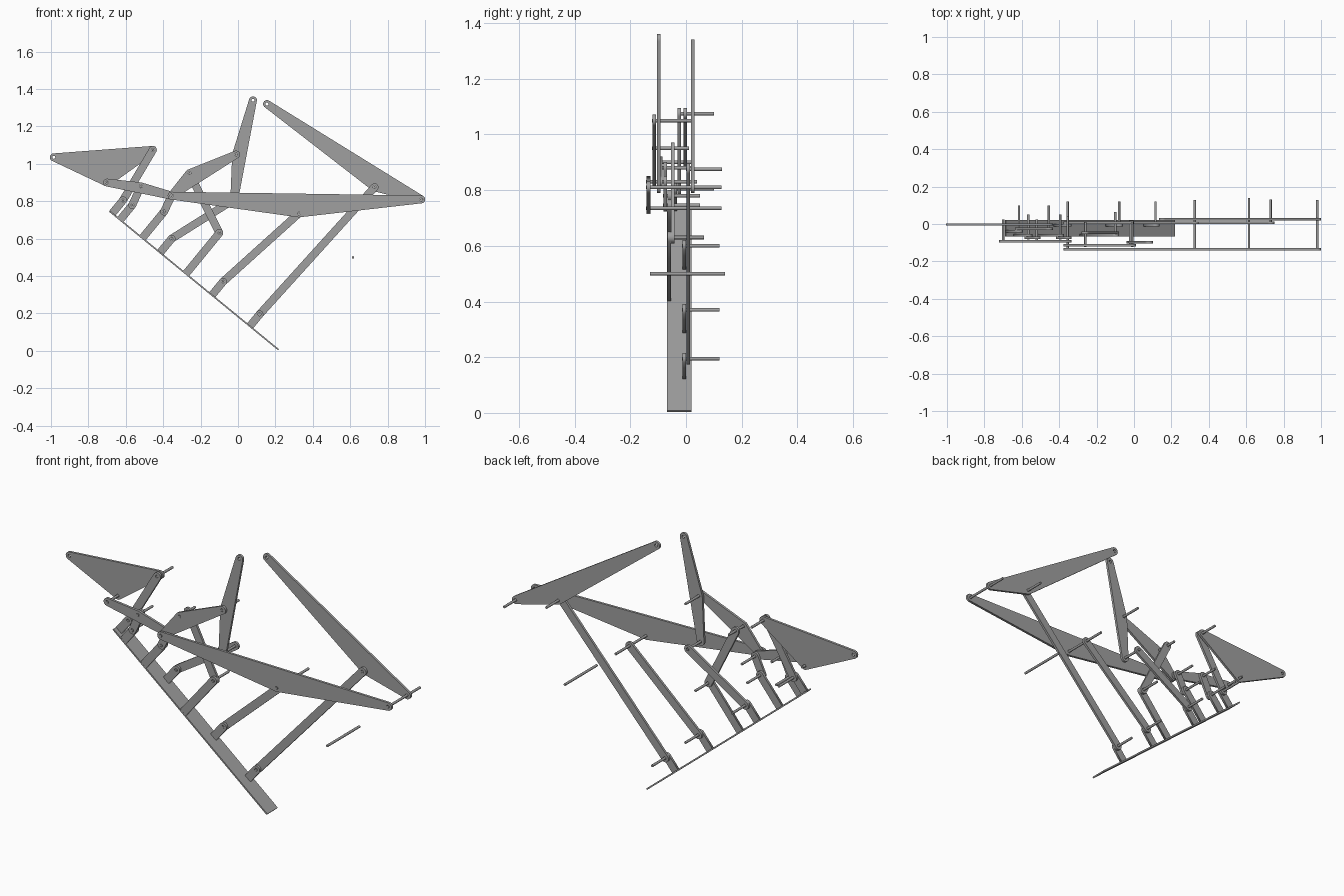
import bpy
import math
from mathutils import Vector, geometry

cube = bpy.data.objects.get("Cube")
if cube:
    bpy.data.objects.remove(cube, do_unlink=True)

grey = bpy.data.materials.new("steel_grey")
grey.use_nodes = True
grey.diffuse_color = (0.35, 0.35, 0.35, 1)
grey.node_tree.nodes["Principled BSDF"].inputs["Base Color"].default_value = grey.diffuse_color

THICK = 0.013     # plate thickness
ROD = 0.0065      # pin radius
HOLE = 0.008      # pin hole radius
END = 0.021       # rounded link end radius
BASE_A = Vector((-0.687, 0.747))
BASE_B = Vector((0.217, 0.006))
ALONG = (BASE_B - BASE_A).normalized()

# joints in the x-z plane
J = {
    "left_tip": (-0.985, 1.035), "left_top": (-0.455, 1.075), "left_low": (-0.70, 0.90),
    "bar_mid": (-0.52, 0.88), "bar_end": (-0.355, 0.83), "elbow": (-0.26, 0.95),
    "shoulder": (-0.01, 1.05), "arm_tip": (0.08, 1.34), "arm_foot": (-0.02, 0.81),
    "right_tip": (0.155, 1.32), "right_end": (0.98, 0.81), "right_low": (0.73, 0.875),
    "beam_low": (0.325, 0.735), "loose": (0.615, 0.50),
    "base_1": (-0.615, 0.805), "base_2": (-0.565, 0.78), "base_3": (-0.395, 0.745),
    "base_4": (-0.355, 0.60), "base_5": (-0.10, 0.63), "base_6": (-0.08, 0.37),
    "base_7": (0.115, 0.195),
}
J = {k: Vector(v) for k, v in J.items()}


def ring(c, r, n=24):
    return [c + Vector((math.cos(t), math.sin(t))) * r
            for t in (2 * math.pi * i / n for i in range(n))]


def plate(name, joints, y, corners=()):
    """Rounded hull around the joints, drilled at each one; y is its front face."""
    pts = [p for j in joints for p in ring(J[j], END)] + list(corners)
    outline = [pts[i] for i in geometry.convex_hull_2d(pts)]
    curve = bpy.data.curves.new(name, "CURVE")
    curve.dimensions = "2D"
    curve.fill_mode = "BOTH"
    curve.extrude = THICK / 2
    for loop in [outline] + [ring(J[j], HOLE, 16) for j in joints]:
        spline = curve.splines.new("POLY")
        spline.points.add(len(loop) - 1)
        for pt, p in zip(spline.points, loop):
            pt.co = (p.x, p.y, 0, 1)
        spline.use_cyclic_u = True
    temp = bpy.data.objects.new(name + "_profile", curve)
    bpy.context.collection.objects.link(temp)
    bpy.context.view_layer.update()
    deps = bpy.context.evaluated_depsgraph_get()
    mesh = bpy.data.meshes.new_from_object(temp.evaluated_get(deps))
    bpy.data.objects.remove(temp, do_unlink=True)
    mesh.materials.clear()
    mesh.materials.append(grey)
    obj = bpy.data.objects.new(name, mesh)
    obj.rotation_euler.x = math.pi / 2
    obj.location.y = y + THICK / 2
    bpy.context.collection.objects.link(obj)


def bracket(name, joint, y):
    """Upright standing square on the base strip."""
    foot = BASE_A + ALONG * (J[joint] - BASE_A).dot(ALONG)
    plate(name, [joint], y, [foot + ALONG * END, foot - ALONG * END])


def pin(name, joint, y0, y1):
    p = J[joint]
    bpy.ops.mesh.primitive_cylinder_add(vertices=16, radius=ROD, depth=y1 - y0,
                                        location=(p.x, (y0 + y1) / 2, p.y),
                                        rotation=(math.pi / 2, 0, 0))
    obj = bpy.context.object
    obj.name = name
    obj.data.materials.append(grey)
    bpy.ops.object.shade_smooth_by_angle()


# sloping base strip
mid = (BASE_A + BASE_B) / 2
bpy.ops.mesh.primitive_cube_add(size=1, location=(mid.x, -0.0235, mid.y),
                                rotation=(0, math.atan2(-ALONG.y, ALONG.x), 0))
base = bpy.context.object
base.name = "base_strip"
base.scale = ((BASE_B - BASE_A).length, 0.088, 0.008)
base.data.materials.append(grey)

# three-joint plates
plate("left_plate", ["left_tip", "left_top", "left_low"], -0.009)
plate("left_bar", ["left_low", "bar_mid", "bar_end"], -0.098)
plate("elbow_plate", ["bar_end", "elbow", "shoulder"], -0.121)
plate("arm_plate", ["arm_tip", "shoulder", "arm_foot"], -0.105)
plate("long_beam", ["bar_end", "right_end", "beam_low"], -0.141)
plate("right_plate", ["right_tip", "right_end", "right_low"], 0.018)

# two-joint links
plate("left_link", ["left_top", "base_1"], -0.031)
plate("short_link_a", ["bar_mid", "base_2"], -0.081)
plate("short_link_b", ["bar_end", "base_3"], -0.081)
plate("elbow_link", ["elbow", "base_5"], -0.054)
plate("arm_link", ["base_4", "arm_foot"], 0.001)
plate("beam_link", ["base_6", "beam_low"], 0.001)
plate("right_link", ["base_7", "right_low"], 0.001)

# uprights on the base
for n, y in enumerate((-0.045, -0.067, -0.067, -0.013, -0.067, -0.013, -0.013), 1):
    bracket(f"upright_{n}", f"base_{n}", y)

# pins through the joints
for joint, y0, y1 in [
    ("left_top", -0.031, 0.10), ("left_low", -0.10, 0.025), ("bar_mid", -0.10, 0.025),
    ("bar_end", -0.143, 0.04), ("elbow", -0.122, 0.01), ("shoulder", -0.122, 0.02),
    ("arm_foot", -0.106, 0.02), ("right_end", -0.143, 0.127), ("right_low", 0, 0.13),
    ("beam_low", -0.143, 0.127), ("loose", -0.13, 0.14),
    ("base_1", -0.046, 0.10), ("base_2", -0.082, 0.05), ("base_3", -0.082, 0.05),
    ("base_4", -0.014, 0.12), ("base_5", -0.068, 0.065),
    ("base_6", -0.014, 0.12), ("base_7", -0.014, 0.12),
]:
    pin(joint + "_pin", joint, y0, y1)
